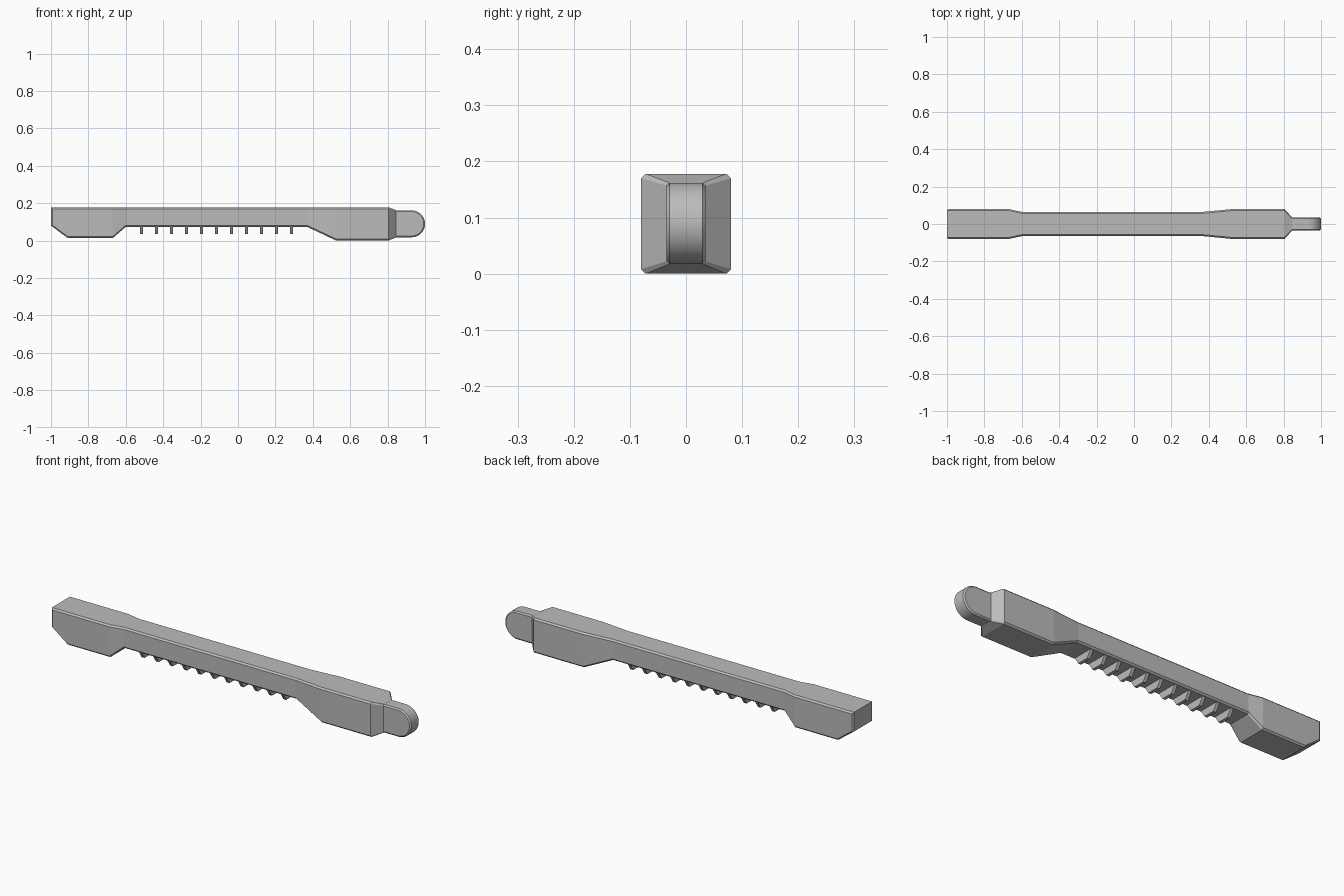
import bpy, bmesh, math

old = bpy.data.objects.get("Cube")
if old:
    bpy.data.objects.remove(old, do_unlink=True)

grey = bpy.data.materials.new("plain grey")
grey.use_nodes = True
COLOUR = (0.5, 0.5, 0.5, 1)
grey.diffuse_color = COLOUR
grey.node_tree.nodes["Principled BSDF"].inputs["Base Color"].default_value = COLOUR


def finish(name, bm):
    bmesh.ops.remove_doubles(bm, verts=bm.verts, dist=0.0005)
    bmesh.ops.recalc_face_normals(bm, faces=bm.faces)
    mesh = bpy.data.meshes.new(name)
    bm.to_mesh(mesh)
    bm.free()
    mesh.materials.append(grey)
    obj = bpy.data.objects.new(name, mesh)
    bpy.context.collection.objects.link(obj)
    return obj


def loft(name, rings):
    """Skin a list of equal-length closed rings and cap both ends."""
    bm = bmesh.new()
    loops = [[bm.verts.new(p) for p in ring] for ring in rings]
    n = len(loops[0])
    for a, b in zip(loops, loops[1:]):
        for i in range(n):
            j = (i + 1) % n
            bm.faces.new((a[i], a[j], b[j], b[i]))
    bm.faces.new(loops[0])
    bm.faces.new(loops[-1])
    return finish(name, bm)


def section(x, w, low, high, c):
    """Chamfered rectangle across the bar."""
    half = [(w - c, low), (w, low + c), (w, high - c), (w - c, high)]
    return [(x, y, z) for y, z in half] + [(x, -y, z) for y, z in reversed(half)]


# Bar body: x, half width, bottom, top, chamfer
TOP = 0.178
stations = [
    (-1.0, 0.072, 0.08, TOP, 0.0),
    (-0.992, 0.08, 0.074, TOP, 0.008),
    (-0.91, 0.08, 0.013, TOP, 0.008),
    (-0.67, 0.08, 0.013, TOP, 0.008),
    (-0.6, 0.065, 0.073, TOP, 0.008),
    (0.37, 0.065, 0.073, TOP, 0.008),
    (0.525, 0.08, 0.0, TOP, 0.008),
    (0.805, 0.08, 0.0, TOP, 0.008),
    (0.845, 0.035, 0.017, 0.162, 0.005),
]
loft("bar_body", [section(*s) for s in stations])

# Rounded end tab: flat at the neck, half circle at the tip
R, CX, CZ, W = 0.072, 0.928, 0.0895, 0.035


def tab_ring(y, inset):
    r = R - inset
    arc = [math.radians(-90 + 180 * i / 32) for i in range(33)]
    pts = [(CX + r * math.cos(a), y, CZ + r * math.sin(a)) for a in arc]
    return [(0.84, y, CZ - r)] + pts + [(0.84, y, CZ + r)]


tab = loft("end_tab", [tab_ring(-W, 0.007), tab_ring(-W + 0.006, 0),
                       tab_ring(W - 0.006, 0), tab_ring(W, 0.007)])
bpy.context.view_layer.objects.active = tab
tab.select_set(True)
bpy.ops.object.shade_smooth_by_angle(angle=math.radians(30))

# Row of grip teeth under the slim middle, narrowing downwards
for i in range(11):
    x = -0.515 + 0.08 * i
    outline = [(-0.058, 0.08), (0.058, 0.08), (0.03, 0.036), (-0.03, 0.036)]
    loft(f"grip_tooth_{i + 1}",
         [[(x + dx, y, z) for y, z in outline] for dx in (-0.008, 0.008)])
